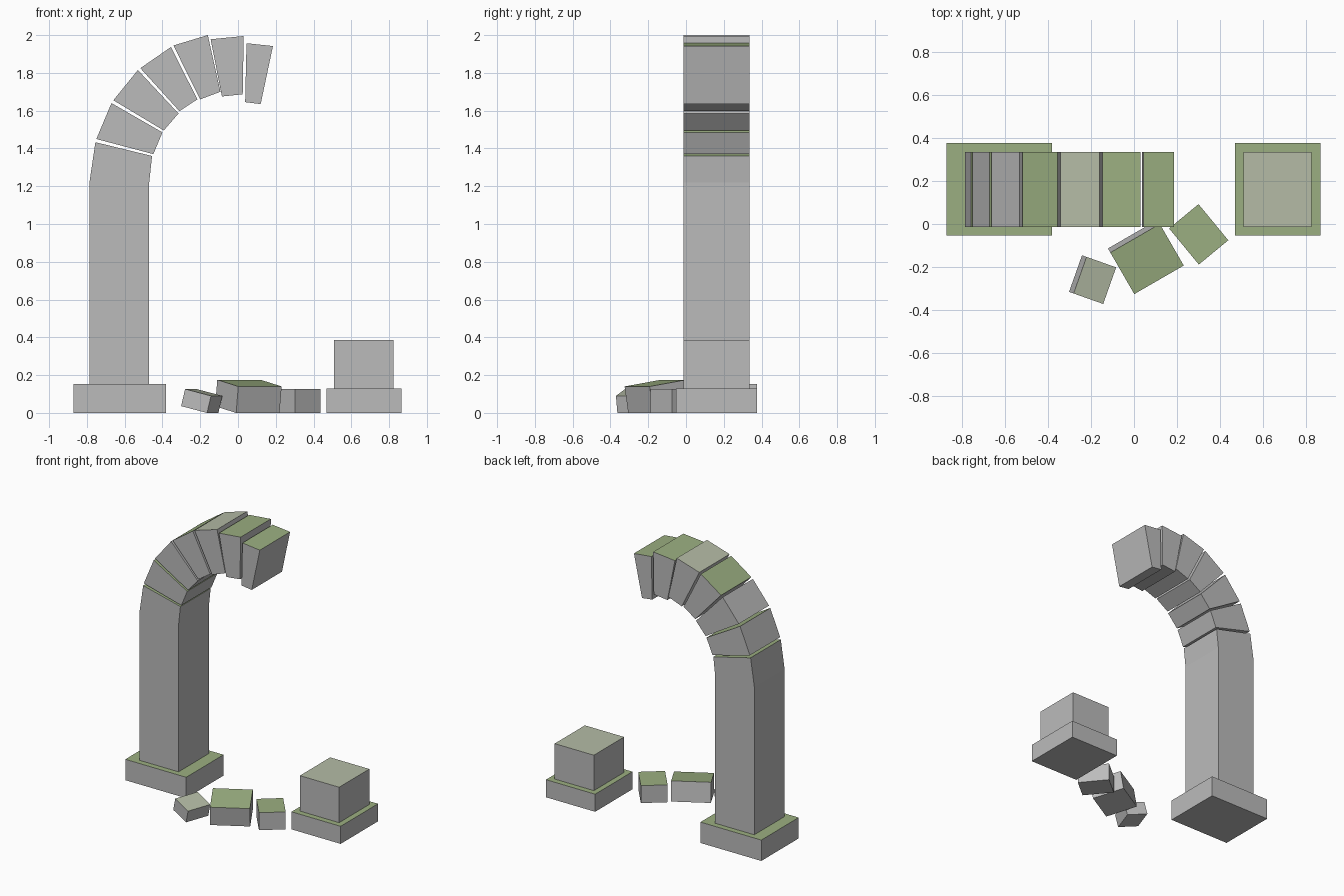
import bpy, bmesh
from math import radians
from mathutils import Matrix, Euler

if "Cube" in bpy.data.objects:
    bpy.data.objects.remove(bpy.data.objects["Cube"])


def material(name, color):
    m = bpy.data.materials.new(name)
    m.diffuse_color = color
    m.use_nodes = True
    m.node_tree.nodes["Principled BSDF"].inputs["Base Color"].default_value = m.diffuse_color
    return m


moss = material("moss", (0.33, 0.43, 0.22, 1))
thin_moss = material("thin_moss", (0.46, 0.50, 0.38, 1))
stone = material("stone", (0.5, 0.5, 0.5, 1))


def finish(name, bm, matrix=Matrix(), top=moss):
    """Place the stone and let moss grow on its upward faces."""
    bm.transform(matrix)
    bmesh.ops.recalc_face_normals(bm, faces=bm.faces)
    for f in bm.faces:
        f.material_index = 1 if f.normal.z > 0.8 else 0
    mesh = bpy.data.meshes.new(name)
    bm.to_mesh(mesh)
    bm.free()
    mesh.materials.append(stone)
    mesh.materials.append(top)
    ob = bpy.data.objects.new(name, mesh)
    bpy.context.collection.objects.link(ob)
    return ob


def block(name, center, size, rot=(0, 0, 0), top=moss):
    bm = bmesh.new()
    bmesh.ops.create_cube(bm, size=1)
    euler = Euler([radians(a) for a in rot])
    return finish(name, bm, Matrix.LocRotScale(center, euler, size), top)


def extruded(name, profile, y0=-0.013, y1=0.335, top=moss):
    """Front profile in x, z extruded along y."""
    bm = bmesh.new()
    face = bm.faces.new([bm.verts.new((x, y0, z)) for x, z in profile])
    ext = bmesh.ops.extrude_face_region(bm, geom=[face])["geom"]
    verts = [v for v in ext if isinstance(v, bmesh.types.BMVert)]
    bmesh.ops.translate(bm, verts=verts, vec=(0, y1 - y0, 0))
    return finish(name, bm, top=top)


# Plinths
block("left_plinth", (-0.625, 0.161, 0.076), (0.49, 0.43, 0.152))
block("right_plinth", (0.667, 0.161, 0.064), (0.396, 0.43, 0.128))

# Standing pillar and broken stump
extruded("left_pillar", [(-0.785, 0.152), (-0.47, 0.152), (-0.47, 1.22),
                         (-0.455, 1.36), (-0.755, 1.433), (-0.785, 1.23)])
block("right_stump", (0.666, 0.161, 0.257), (0.316, 0.348, 0.258), top=thin_moss)

# Arch stones: outer start, outer end, inner end, inner start
arch = [
    [(-0.75, 1.45), (-0.67, 1.64), (-0.40, 1.485), (-0.448, 1.37)],
    [(-0.66, 1.655), (-0.53, 1.815), (-0.315, 1.585), (-0.393, 1.495)],
    [(-0.517, 1.825), (-0.355, 1.937), (-0.215, 1.66), (-0.31, 1.597)],
    [(-0.342, 1.945), (-0.16, 2.0), (-0.093, 1.70), (-0.2, 1.66)],
    [(-0.145, 1.978), (0.03, 1.995), (0.025, 1.687), (-0.085, 1.675)],
    [(0.045, 1.957), (0.185, 1.942), (0.12, 1.635), (0.038, 1.645)],
]
for i, profile in enumerate(arch):
    extruded(f"arch_stone_{i + 1}", profile, top=thin_moss if i == 3 else moss)

# Fallen stones
block("fallen_stone_large", (0.055, -0.153, 0.0875), (0.265, 0.225, 0.142), (9, 0, 30))
block("fallen_stone_right", (0.30, -0.048, 0.0635), (0.177, 0.217, 0.127), (0, 0, 39.5))
block("fallen_stone_small", (-0.192, -0.258, 0.063), (0.15, 0.18, 0.093),
      (0, 14, -19.5), top=thin_moss)
